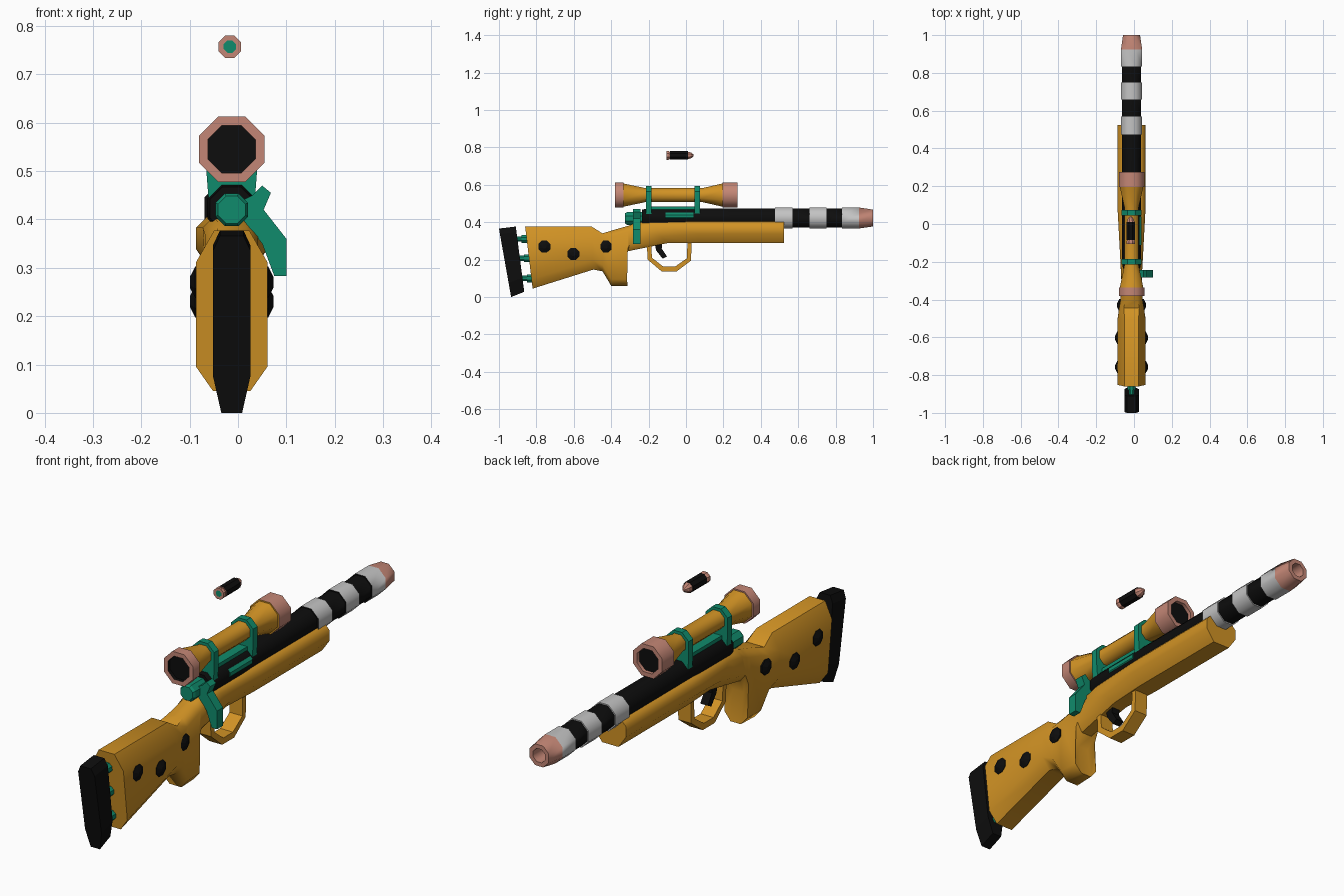
import bpy, bmesh, math
from mathutils import Vector

if "Cube" in bpy.data.objects:
    bpy.data.objects.remove(bpy.data.objects["Cube"], do_unlink=True)

CX = -0.013  # centre line of the rifle


def material(name, rgb):
    m = bpy.data.materials.new(name)
    m.use_nodes = True
    m.diffuse_color = (*rgb, 1)
    m.node_tree.nodes["Principled BSDF"].inputs["Base Color"].default_value = (*rgb, 1)
    return m


GOLD = material("gold", (0.64, 0.29, 0.018))
GREEN = material("green", (0.005, 0.26, 0.15))
PINK = material("dusty pink", (0.55, 0.24, 0.18))
SILVER = material("silver", (0.55, 0.55, 0.55))
BLACK = material("black", (0.004, 0.004, 0.004))


def finish(name, bm, mats, smooth=0):
    bmesh.ops.recalc_face_normals(bm, faces=bm.faces)
    me = bpy.data.meshes.new(name)
    bm.to_mesh(me)
    bm.free()
    for m in mats:
        me.materials.append(m)
    ob = bpy.data.objects.new(name, me)
    bpy.context.collection.objects.link(ob)
    if smooth:
        bpy.ops.object.select_all(action="DESELECT")
        ob.select_set(True)
        bpy.context.view_layer.objects.active = ob
        bpy.ops.object.shade_smooth_by_angle(angle=math.radians(smooth))
    return ob


def bridge(bm, a, b, mat=0):
    n = len(a)
    for i in range(n):
        f = bm.faces.new((a[i], a[(i + 1) % n], b[(i + 1) % n], b[i]))
        f.material_index = mat


def lathe(name, profile, mats, z, x=CX, smooth=0, sides=8, caps=(0, 0)):
    """Turn (y, half width, material) rings about a line along y."""
    bm = bmesh.new()
    rings = []
    for y, r, _ in profile:
        r /= math.cos(math.pi / sides)
        angles = [math.tau * (i + 0.5) / sides for i in range(sides)]
        rings.append([bm.verts.new((x + r * math.cos(t), y, z + r * math.sin(t))) for t in angles])
    for i in range(len(rings) - 1):
        bridge(bm, rings[i], rings[i + 1], profile[i][2])
    for ring, mat in zip((rings[0], rings[-1]), caps):
        bm.faces.new(ring).material_index = mat
    return finish(name, bm, mats, smooth)


def loft(name, stations, mat, smooth=0):
    """Skin chamfered sections: top (y, z), bottom (y, z), half width, top and bottom chamfer (x, z)."""
    bm = bmesh.new()
    rings = []
    for top, bot, w, (tx, tz), (bx, bz) in stations:
        t, b = Vector((CX, *top)), Vector((CX, *bot))
        h = t.z - b.z
        side = [(w - tx, 0), (w, tz / h), (w, 1 - bz / h), (w - bx, 1)]
        loop = side + [(-sx, k) for sx, k in reversed(side)]
        rings.append([bm.verts.new(t.lerp(b, k) + Vector((sx, 0, 0))) for sx, k in loop])
    for a, b in zip(rings, rings[1:]):
        bridge(bm, a, b)
    bm.faces.new(rings[0])
    bm.faces.new(rings[-1])
    return finish(name, bm, [mat], smooth)


def plate(name, points, mat, axis, lo, hi):
    """Extrude an outline along x (points are y, z) or along y (points are x, z)."""
    bm = bmesh.new()
    ends = []
    for d in (lo, hi):
        ends.append([bm.verts.new((d, p, q) if axis == "x" else (p, d, q)) for p, q in points])
    bridge(bm, *ends)
    bm.faces.new(ends[0])
    bm.faces.new(ends[1])
    return finish(name, bm, [mat])


# Stock with pistol grip and fore-end
butt, grip, fore = (0.037, 0.065), (0.025, 0.03), (0.022, 0.022)
low, round_low = (0.035, 0.05), (0.03, 0.035)
loft("stock", [
    ((-0.86, 0.377), (-0.82, 0.045), 0.0735, butt, low),
    ((-0.505, 0.377), (-0.495, 0.147), 0.0735, butt, low),
    ((-0.446, 0.34), (-0.446, 0.137), 0.066, grip, round_low),
    ((-0.40, 0.355), (-0.40, 0.06), 0.058, grip, round_low),
    ((-0.33, 0.375), (-0.313, 0.06), 0.054, grip, round_low),
    ((-0.305, 0.382), (-0.33, 0.19), 0.054, grip, round_low),
    ((-0.275, 0.395), (-0.31, 0.245), 0.054, grip, round_low),
    ((-0.20, 0.405), (-0.10, 0.288), 0.06, fore, round_low),
    ((0.07, 0.405), (0.07, 0.288), 0.0735, fore, low),
    ((0.525, 0.405), (0.525, 0.288), 0.0735, fore, low),
], GOLD, 50)

# Butt pad and the pins that hold it
pad = (0.014, 0.03), (0.017, 0.075)
loft("butt_pad", [
    ((-1.0, 0.366), (-0.935, 0), 0.0385, *pad),
    ((-0.91, 0.377), (-0.865, 0.028), 0.0385, *pad),
], BLACK)
for i, (y, z) in enumerate([(-0.925, 0.31), (-0.91, 0.207), (-0.895, 0.1)]):
    lathe(f"pad_pin_{i + 1}", [(y, 0.014, 0), (y + 0.045, 0.014, 0), (y + 0.045, 0.021, 0),
                              (y + 0.09, 0.021, 0)], [GREEN], z)

# Shallow studs on both sides of the stock
for i, (y, z, w) in enumerate([(-0.757, 0.27, 0.0735), (-0.602, 0.23, 0.0735), (-0.43, 0.27, 0.063)]):
    for side, s in (("left", 1), ("right", -1)):
        bm = bmesh.new()
        rings = []
        for r, out in ((0.035, -0.015), (0.035, 0.002), (0.012, 0.013)):
            rings.append([bm.verts.new((CX + s * (w + out), y + r * math.cos(t * math.pi / 4 + 0.39),
                                        z + r * math.sin(t * math.pi / 4 + 0.39))) for t in range(8)])
        bridge(bm, rings[0], rings[1])
        bridge(bm, rings[1], rings[2])
        bm.faces.new(rings[2])
        finish(f"stud_{side}_{i + 1}", bm, [BLACK])

# Barrel with stripes and a hollow muzzle
profile = [(-0.235, 0.045, 0), (-0.21, 0.05, 0)]
edges = [0.475, 0.57, 0.66, 0.75, 0.835, 0.925]
for i in range(5):
    a, b, silver = edges[i], edges[i + 1], (i + 1) % 2
    r = 0.056 if silver else 0.051
    if silver:
        profile.append((a, 0.051, 0))
    profile += [(a, r, silver), (b, r, silver)]
profile += [(0.925, 0.056, 2), (1.0, 0.045, 2), (1.0, 0.028, 2), (0.93, 0.026, 2)]
lathe("barrel", profile, [BLACK, SILVER, PINK], 0.4225, smooth=50, caps=(0, 2))

# Bolt, bolt handle and side rod
lathe("bolt", [(-0.325, 0.028, 0), (-0.315, 0.034, 0), (-0.22, 0.034, 0)], [GREEN], 0.42)
plate("bolt_handle", [(0.01, 0.44), (0.03, 0.45), (0.05, 0.47), (0.068, 0.455), (0.053, 0.42),
                      (0.1, 0.36), (0.1, 0.283), (0.075, 0.283), (0.05, 0.35), (0.01, 0.40)],
      GREEN, "y", -0.283, -0.243)
lathe("side_rod", [(-0.11, 0.019, 0), (0.04, 0.019, 0)], [GREEN], 0.432, x=0.022)

# Scope tube with end bells and lenses
SZ = 0.545
lathe("scope", [
    (-0.365, 0.049, 2), (-0.38, 0.049, 1), (-0.38, 0.0675, 1), (-0.335, 0.0675, 1), (-0.335, 0.062, 0),
    (-0.22, 0.038, 0), (0.09, 0.038, 0), (0.195, 0.062, 0), (0.195, 0.0675, 1),
    (0.275, 0.0675, 1), (0.275, 0.049, 1), (0.26, 0.049, 2),
], [GOLD, PINK, BLACK], SZ, caps=(2, 2), smooth=50)

# Scope rail and ring mounts
plate("scope_rail", [(-0.2, 0.462), (0.07, 0.462), (0.07, 0.484), (-0.2, 0.484)], GREEN,
      "x", CX - 0.025, CX + 0.025)
half = [(0.021, 0.05), (0.052, 0.02), (0.052, -0.05), (0.047, -0.115)]
outline = [(CX + x, SZ + z) for x, z in half] + [(CX - x, SZ + z) for x, z in reversed(half)]
for name, y in (("front_mount", -0.2), ("rear_mount", 0.06)):
    plate(name, outline, GREEN, "y", y - 0.015, y + 0.015)

# Trigger guard and trigger
outer = [(-0.21, 0.3), (-0.205, 0.2), (-0.13, 0.137), (-0.05, 0.137), (0.027, 0.195), (0.03, 0.3)]
inner = [(-0.187, 0.3), (-0.182, 0.21), (-0.122, 0.163), (-0.058, 0.163), (0.005, 0.207), (0.008, 0.3)]
plate("trigger_guard", outer + inner[::-1], GOLD, "x", CX - 0.03, CX + 0.03)
plate("trigger", [(-0.17, 0.3), (-0.16, 0.25), (-0.125, 0.205), (-0.102, 0.217), (-0.13, 0.26), (-0.125, 0.3)],
      BLACK, "x", CX - 0.018, CX + 0.018)

# Floating cartridge
lathe("cartridge", [
    (-0.105, 0.012, 2), (-0.105, 0.0125, 1), (-0.105, 0.023, 1), (-0.093, 0.023, 1), (-0.085, 0.018, 1),
    (-0.085, 0.0225, 0), (0.01, 0.0225, 0), (0.01, 0.02, 1), (0.026, 0.016, 1), (0.041, 0.005, 1),
], [BLACK, PINK, GREEN], 0.757, x=-0.017, caps=(2, 1))
